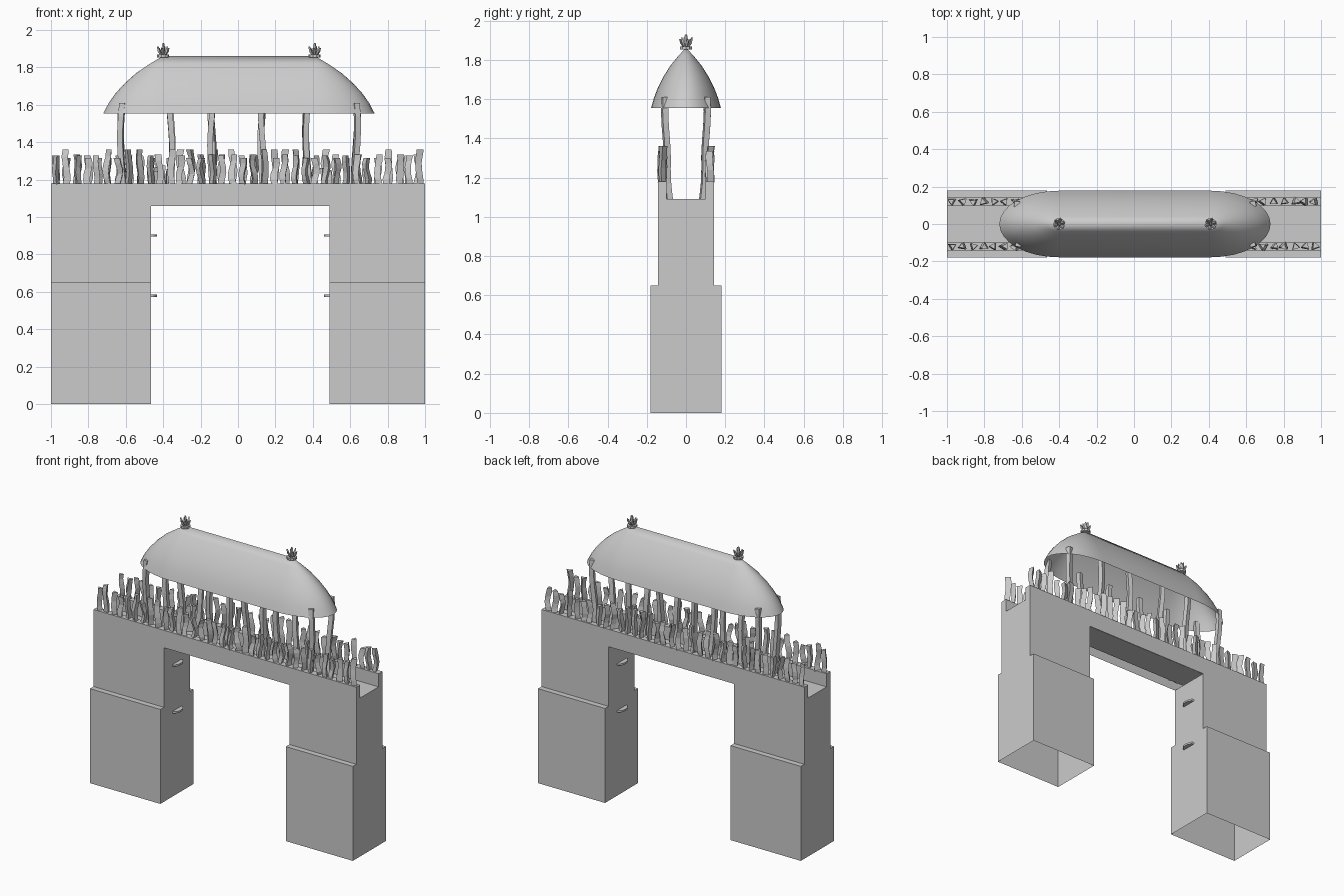
import bpy, bmesh, math, random
from mathutils import Vector, Matrix

if "Cube" in bpy.data.objects:
    bpy.data.objects.remove(bpy.data.objects["Cube"])

random.seed(7)


def finish(bm, name, smooth=False):
    bmesh.ops.recalc_face_normals(bm, faces=bm.faces)
    me = bpy.data.meshes.new(name)
    bm.to_mesh(me)
    bm.free()
    ob = bpy.data.objects.new(name, me)
    bpy.context.collection.objects.link(ob)
    if smooth:
        bpy.context.view_layer.objects.active = ob
        ob.select_set(True)
        bpy.ops.object.shade_smooth_by_angle(angle=math.radians(40))
        ob.select_set(False)
    return ob


def open_box(name, x0, x1, hy, z0, z1, top):
    """Hollow block without a floor, optionally without a lid."""
    bm = bmesh.new()
    m = Matrix.Translation(((x0 + x1) / 2, 0, (z0 + z1) / 2)) @ Matrix.Diagonal((x1 - x0, 2 * hy, z1 - z0, 1))
    bmesh.ops.create_cube(bm, size=1, matrix=m)
    bm.normal_update()
    drop = [f for f in bm.faces if f.normal.z < -0.5 or (f.normal.z > 0.5 and not top)]
    bmesh.ops.delete(bm, geom=drop, context='FACES')
    return finish(bm, name)


def stick(bm, path, radius, sides, turn):
    """Sweep a small polygon up a wavy path with flat ends."""
    rings = []
    for p, k in path:
        rings.append([bm.verts.new(Vector(p) + Vector((math.cos(a), math.sin(a), 0)) * radius * k)
                      for a in [turn + 2 * math.pi * i / sides for i in range(sides)]])
    for a, b in zip(rings, rings[1:]):
        for i in range(sides):
            j = (i + 1) % sides
            bm.faces.new((a[i], a[j], b[j], b[i]))
    bm.faces.new(rings[0][::-1])
    bm.faces.new(rings[-1])


# Two-stage piers
for side, x0, x1 in (("left", -1.0, -0.465), ("right", 0.49, 1.0)):
    open_box(side + "_pier_base", x0, x1, 0.18, 0, 0.65, True)
    open_box(side + "_pier_upper", x0, x1, 0.142, 0.65, 1.06, False)

# Walkway channel running the full length, open underneath
prof = [(-.142, 1.06), (-.142, 1.18), (-.10, 1.18), (-.10, 1.09),
        (.10, 1.09), (.10, 1.18), (.142, 1.18), (.142, 1.06)]
bm = bmesh.new()
a = [bm.verts.new((-1, y, z)) for y, z in prof]
b = [bm.verts.new((1, y, z)) for y, z in prof]
for i in range(len(prof) - 1):
    bm.faces.new((a[i], a[i + 1], b[i + 1], b[i]))
bm.faces.new(a)
bm.faces.new(b)
finish(bm, "walkway")

# Small half-round ledges on the inner pier faces
bm = bmesh.new()
for x, d in ((-0.465, 1), (0.49, -1)):
    for z in (0.58, 0.902):
        stickrings = []
        for dz in (-0.006, 0.006):
            stickrings.append([bm.verts.new((x + d * 0.031 * math.sin(t), 0.05 * math.cos(t), z + dz))
                               for t in [math.pi * i / 10 for i in range(11)]])
        lo, hi = stickrings
        for i in range(10):
            bm.faces.new((lo[i], lo[i + 1], hi[i + 1], hi[i]))
        bm.faces.new(lo)
        bm.faces.new(hi)
finish(bm, "pier_ledges")

# Crooked picket fence on both walls
for name, s in (("front_fence", -1), ("back_fence", 1)):
    bm = bmesh.new()
    n = 36
    for i in range(n):
        x = -0.97 + 1.94 * i / (n - 1) + random.uniform(-.006, .006)
        top = random.choice((1.315, 1.33, 1.335, 1.36))
        ph, amp = random.uniform(0, 6.28), random.uniform(.003, .009)
        path = []
        for k in range(6):
            t = k / 5
            path.append(((x + amp * math.sin(ph + 5.5 * t), s * 0.12 + amp * .6 * math.cos(ph + 5 * t),
                          1.175 + (top - 1.175) * t), random.uniform(.85, 1.1)))
        stick(bm, path, 0.021, 3, random.uniform(0, 6.28))
    # Short stakes clustered beside the roof posts
    for x in (-.44, -.40, -.37, .46, .49):
        top = random.uniform(1.24, 1.275)
        path = [((x + random.uniform(-.005, .005), s * .095, 1.09 + (top - 1.09) * k / 3), 1) for k in range(4)]
        stick(bm, path, 0.017, 3, random.uniform(0, 6.28))
    finish(bm, name)

# Wavy posts carrying the roof
bm = bmesh.new()
for s in (-1, 1):
    for x in (-.62, -.36, -.14, .13, .37, .63):
        ph = random.uniform(0, 6.28)
        top = 1.61
        path = []
        for k in range(8):
            t = k / 7
            path.append(((x + .009 * math.sin(ph + 5 * t),
                          s * (.085 + .02 * min(1, t * 1.6) + .004 * math.sin(9 * t)),
                          1.09 + (top - 1.09) * t), 1))
        stick(bm, path, 0.021, 4, math.pi / 4 + random.uniform(-.3, .3))
finish(bm, "roof_posts")

# Curved roof shell: straight ridge with elliptical rounded ends
roof_prof = [(1, 1.555), (.91, 1.61), (.80, 1.66), (.65, 1.713), (.45, 1.77), (.22, 1.82), (0, 1.862)]
bm = bmesh.new()
rings = []
for k, z in roof_prof:
    ring = []
    for cx, a0 in ((.405, -90), (-.405, 90)):
        for i in range(17):
            t = math.radians(a0 + 180 * i / 16)
            ring.append(bm.verts.new((.005 + cx + .32 * k * math.cos(t), .178 * k * math.sin(t), z)))
    rings.append(ring)
for a, b in zip(rings, rings[1:]):
    for i in range(len(a)):
        j = (i + 1) % len(a)
        bm.faces.new((a[i], a[j], b[j], b[i]))
bmesh.ops.remove_doubles(bm, verts=bm.verts, dist=1e-5)
finish(bm, "roof", True)

# Spiky crown finials at the ridge ends
bm = bmesh.new()
for x in (-.40, .41):
    stick(bm, [((x, 0, 1.853), 1), ((x, 0, 1.868), 1)], .032, 10, 0)
    stick(bm, [((x, 0, 1.865), .8), ((x, 0, 1.90), 1), ((x, 0, 1.93), .5)], .011, 5, 0)
    for i in range(6):
        t = 2 * math.pi * i / 6 + .3
        c, s = math.cos(t), math.sin(t)
        h = 1.905 + .008 * (i % 2)
        stick(bm, [((x + .010 * c, .010 * s, 1.865), .8), ((x + .022 * c, .022 * s, 1.885), 1),
                   ((x + .031 * c, .031 * s, h), .5)], .009, 4, t)
finish(bm, "ridge_finials")
